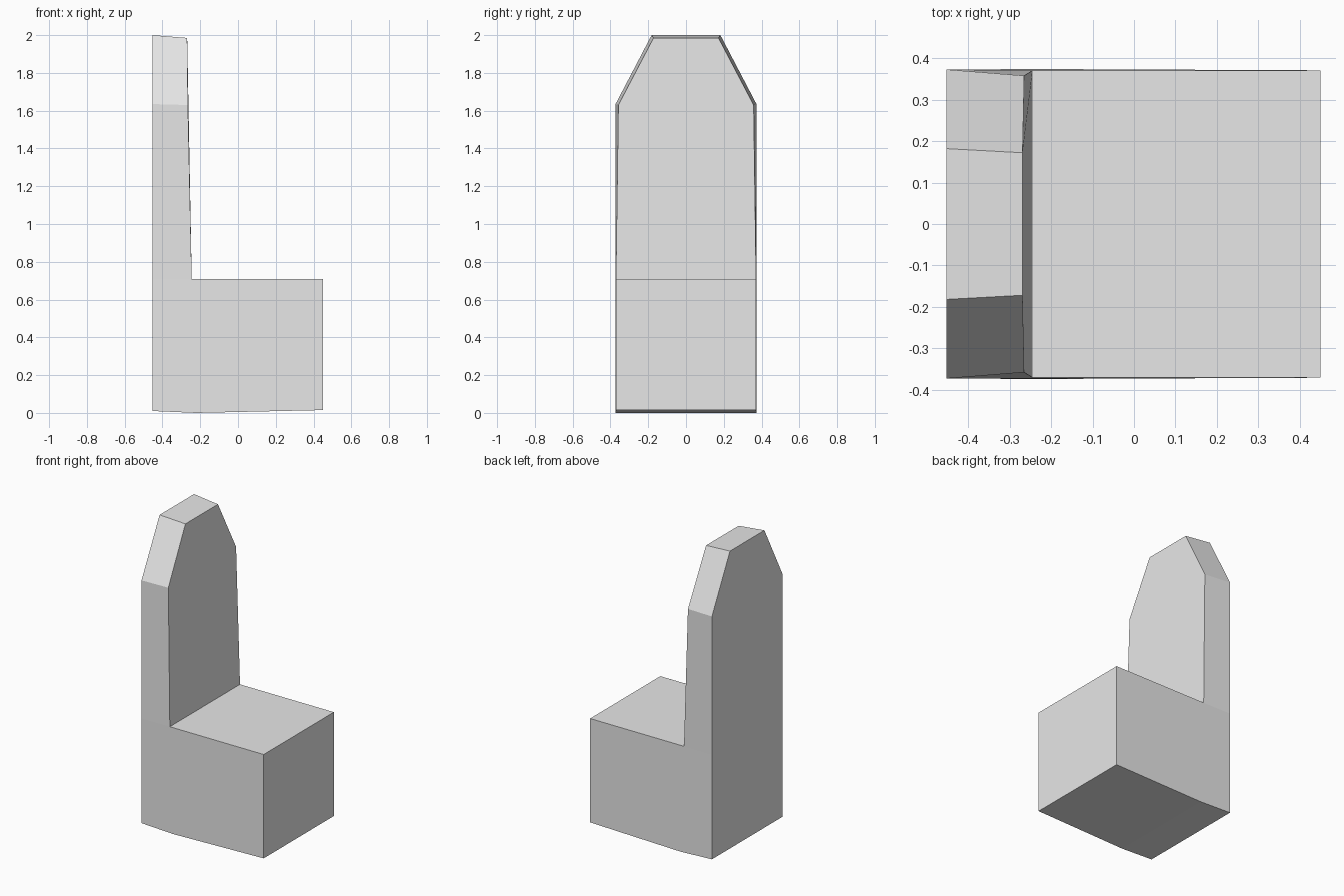
import bpy
import bmesh

cube = bpy.data.objects.get("Cube")
if cube:
    bpy.data.objects.remove(cube, do_unlink=True)

grey = bpy.data.materials.new("plain grey")
grey.use_nodes = True
grey.diffuse_color = (0.8, 0.8, 0.8, 1)
grey.node_tree.nodes["Principled BSDF"].inputs["Base Color"].default_value = (0.8, 0.8, 0.8, 1)


def loft(name, ring_a, ring_b, open_sides=()):
    """Join two matching outlines with walls and end caps."""
    bm = bmesh.new()
    a = [bm.verts.new(p) for p in ring_a]
    b = [bm.verts.new(p) for p in ring_b]
    bm.faces.new(a)
    bm.faces.new(list(reversed(b)))
    n = len(a)
    for i in range(n):
        j = (i + 1) % n
        if i not in open_sides:
            bm.faces.new((a[j], a[i], b[i], b[j]))
    # Outlines run so that the first cap faces outwards
    mesh = bpy.data.meshes.new(name)
    bm.to_mesh(mesh)
    bm.free()
    mesh.materials.append(grey)
    obj = bpy.data.objects.new(name, mesh)
    bpy.context.collection.objects.link(obj)
    return obj


SEAT_Z = 0.71
REAR_X = -0.453
FOLD_X = -0.245

# Seat block: side profile (x, z, half width) with a faintly folded underside,
# open where the backrest rises out of it
profile = [(REAR_X, 0.01, 0.373), (-0.22, 0.0, 0.374), (0.45, 0.015, 0.371),
           (0.45, SEAT_Z, 0.371), (FOLD_X, SEAT_Z, 0.371), (REAR_X, SEAT_Z, 0.373)]
loft("seat_block",
     [(x, -w, z) for x, z, w in profile],
     [(x, w, z) for x, z, w in profile],
     open_sides=(4,))


# Backrest: chamfered outline, thinner and narrower towards the top front
def outline(levels):
    right = [(x, -w, z) for x, w, z in levels]
    left = [(x, w, z) for x, w, z in reversed(levels)]
    return right + left


front = outline([(FOLD_X, 0.371, SEAT_Z), (-0.265, 0.358, 1.63), (-0.269, 0.172, 1.985)])
rear = outline([(REAR_X, 0.373, SEAT_Z), (REAR_X, 0.373, 1.635), (REAR_X, 0.182, 2.0)])
backrest = loft("backrest", front, rear, open_sides=(5,))

# Make the front outline's cap and walls face outwards
bm = bmesh.new()
bm.from_mesh(backrest.data)
bmesh.ops.recalc_face_normals(bm, faces=bm.faces)
if max(bm.faces, key=lambda f: f.calc_center_median().z).normal.z < 0:
    bmesh.ops.reverse_faces(bm, faces=bm.faces)
bm.to_mesh(backrest.data)
bm.free()
